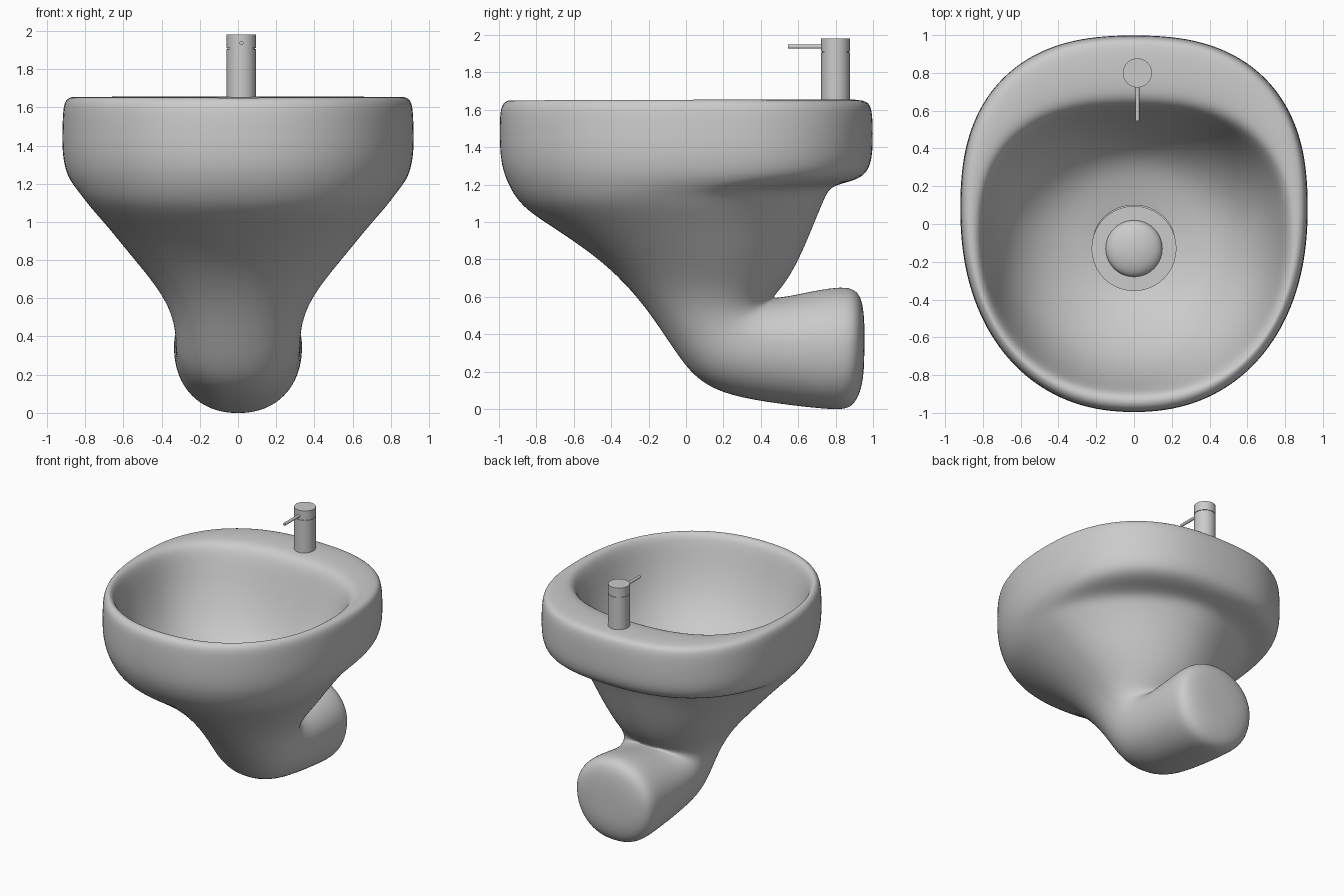
import bpy, bmesh, math
from mathutils import Vector

cube = bpy.data.objects.get("Cube")
if cube:
    bpy.data.objects.remove(cube)


def material(name, rgb):
    m = bpy.data.materials.new(name)
    m.use_nodes = True
    m.diffuse_color = (*rgb, 1)
    m.node_tree.nodes["Principled BSDF"].inputs["Base Color"].default_value = (*rgb, 1)
    return m


GREY = material("light grey ceramic", (0.6, 0.6, 0.6))
SEGS = 40


def finish(bm, name, angle=None):
    bmesh.ops.recalc_face_normals(bm, faces=bm.faces)
    me = bpy.data.meshes.new(name)
    bm.to_mesh(me)
    bm.free()
    me.materials.append(GREY)
    ob = bpy.data.objects.new(name, me)
    bpy.context.collection.objects.link(ob)
    bpy.ops.object.select_all(action='DESELECT')
    ob.select_set(True)
    bpy.context.view_layer.objects.active = ob
    if angle:
        bpy.ops.object.shade_smooth_by_angle(angle=math.radians(angle))
    else:
        bpy.ops.object.shade_smooth()
    return ob


def section(bm, front, back, width, power):
    """Egg-shaped ring through a front and a back point (y, z)."""
    f, b = Vector((0, *front)), Vector((0, *back))
    c = f.lerp(b, 0.54)
    ring = []
    for i in range(SEGS):
        t = math.tau * i / SEGS
        co, si = math.cos(t), math.sin(t)
        e = 2 / power if si > 0 else 2 / 2.2
        p = c + ((b if si > 0 else f) - c) * abs(si) ** e
        p.x = width * math.copysign(abs(co) ** e, co)
        ring.append(bm.verts.new(p))
    return ring


def skin(bm, rings):
    for a, b in zip(rings, rings[1:]):
        n = len(a)
        for i in range(n):
            bm.faces.new((a[i], a[(i + 1) % n], b[(i + 1) % n], b[i]))


def lathe(name, profile, centre, angle=30):
    """Turn an (r, z) profile about a vertical axis."""
    bm = bmesh.new()
    rings = [[bm.verts.new((centre[0] + r * math.cos(math.tau * i / SEGS),
                            centre[1] + r * math.sin(math.tau * i / SEGS), z))
              for i in range(SEGS)] for r, z in profile]
    skin(bm, rings)
    bm.faces.new(rings[0])
    bm.faces.new(rings[-1])
    return finish(bm, name, angle)


# Basin sections: (front y, z), (back y, z), half width, squareness of the back
bowl = [
    ((-.35, .91), (.10, .91), .22, 2),
    ((-.46, .95), (.30, .96), .40, 2),
    ((-.60, 1.05), (.41, 1.06), .56, 2),
    ((-.735, 1.2), (.495, 1.21), .68, 2.2),
    ((-.825, 1.4), (.565, 1.4), .755, 2.4),
    ((-.875, 1.57), (.615, 1.57), .795, 2.5),
    ((-.90, 1.632), (.655, 1.635), .82, 2.5),
]
rim = [
    ((-.93, 1.652), (.73, 1.657), .85, 2.45),
    ((-.962, 1.65), (.95, 1.657), .887, 2.45),
    ((-.992, 1.622), (.99, 1.63), .914, 2.45),
    ((-1.0, 1.55), (1.002, 1.55), .921, 2.45),
    ((-1.0, 1.4), (1.002, 1.4), .925, 2.45),
    ((-.988, 1.3), (.993, 1.32), .915, 2.45),
    ((-.967, 1.235), (.965, 1.255), .897, 2.45),
    ((-.94, 1.175), (.89, 1.215), .868, 2.35),
]
pedestal = [
    ((-.89, 1.1), (.775, 1.195), .83, 1.9),
    ((-.82, 1.04), (.74, 1.12), .78, 1.85),
    ((-.68, .95), (.69, 1.0), .685, 1.85),
    ((-.46, .80), (.62, .83), .555, 1.9),
    ((-.285, .63), (.545, .69), .425, 2),
    ((-.15, .45), (.48, .615), .352, 2),
]
# Outlet bending towards the wall
outlet = [
    ((-.035, .27), (.465, .592), .33, 2),
    ((.07, .145), (.50, .597), .328, 2),
    ((.23, .07), (.56, .605), .328, 2),
    ((.50, .025), (.66, .627), .333, 2),
    ((.77, -.004), (.80, .652), .338, 2),
    ((.875, -.004), (.895, .65), .333, 2),
    ((.925, .065), (.94, .595), .28, 2),
    ((.948, .16), (.953, .49), .17, 2),
    ((.953, .26), (.955, .39), .07, 2),
]
bm = bmesh.new()
rings = [section(bm, *s) for s in bowl + rim + pedestal + outlet]
skin(bm, rings)
bm.faces.new(rings[-1])
basin = finish(bm, "basin")
sub = basin.modifiers.new("smooth", 'SUBSURF')
sub.levels = sub.render_levels = 2

# Drain flange with a low domed plug
dome = [(.15 * math.cos(a), .93 + .06 * math.sin(a))
        for a in (math.radians(d) for d in range(0, 86, 12))]
lathe("drain", [(.225, .86), (.225, .93)] + dome, (0, -.13))

# Tap with a groove below its cap
tap = (.018, .8)
lathe("tap_body", [(.077, 1.63), (.077, 1.905), (.072, 1.905), (.072, 1.91),
                   (.077, 1.91), (.077, 1.98)], tap)

# Tap lever
bpy.ops.mesh.primitive_cylinder_add(vertices=16, radius=.011, depth=.21,
                                    location=(tap[0], .65, 1.937),
                                    rotation=(math.pi / 2, 0, 0))
lever = bpy.context.object
lever.name = "tap_lever"
lever.data.materials.append(GREY)
bpy.ops.object.shade_smooth_by_angle(angle=math.radians(30))
